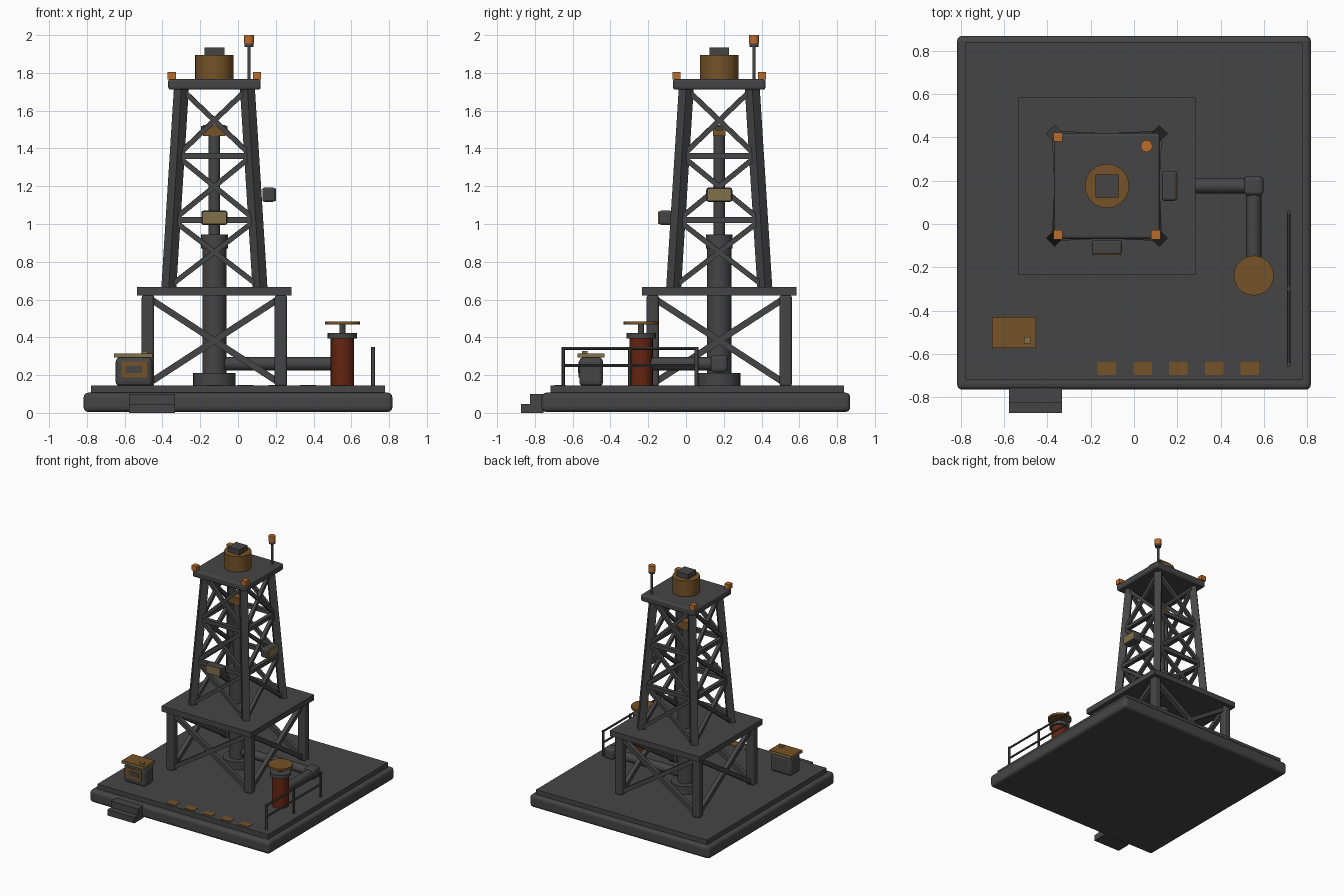
import bpy
import math
from mathutils import Vector

cube = bpy.data.objects.get("Cube")
if cube:
    bpy.data.objects.remove(cube, do_unlink=True)


def material(name, r, g, b):
    m = bpy.data.materials.new(name)
    m.use_nodes = True
    m.diffuse_color = (r, g, b, 1)
    m.node_tree.nodes["Principled BSDF"].inputs["Base Color"].default_value = (r, g, b, 1)
    return m


STEEL = material("dark_steel", 0.06, 0.06, 0.06)
OCHRE = material("ochre_paint", 0.18, 0.085, 0.02)
AMBER = material("amber_lamp", 0.5, 0.15, 0.025)
TAN = material("tan_panel", 0.22, 0.165, 0.07)
RUST = material("rust_red", 0.13, 0.018, 0.005)


def finish(name, mat, bevel=0):
    ob = bpy.context.object
    ob.name = name
    ob.data.materials.append(mat)
    if bevel:
        mod = ob.modifiers.new("Bevel", "BEVEL")
        mod.width = bevel
        mod.segments = 3
    return ob


def box(name, center, size, mat=STEEL, bevel=0):
    bpy.ops.mesh.primitive_cube_add(size=1, location=center)
    ob = bpy.context.object
    ob.scale = size
    bpy.ops.object.transform_apply(location=False, rotation=False, scale=True)
    return finish(name, mat, bevel)


def slab(name, x, y, z0, z1, sx, sy, mat=STEEL, bevel=0):
    return box(name, (x, y, (z0 + z1) / 2), (sx, sy, z1 - z0), mat, bevel)


def beam(name, a, b, width, mat=STEEL):
    a, b = Vector(a), Vector(b)
    ob = box(name, (a + b) / 2, (width, width, (b - a).length), mat)
    ob.rotation_euler = (b - a).to_track_quat("Z", "Y").to_euler()


def rod(name, a, b, radius, mat=STEEL, sides=32):
    a, b = Vector(a), Vector(b)
    bpy.ops.mesh.primitive_cylinder_add(vertices=sides, radius=radius,
                                        depth=(b - a).length, location=(a + b) / 2)
    bpy.context.object.rotation_euler = (b - a).to_track_quat("Z", "Y").to_euler()
    finish(name, mat)
    bpy.ops.object.shade_smooth_by_angle()


def post(name, x, y, z0, z1, radius, mat=STEEL, sides=32):
    rod(name, (x, y, z0), (x, y, z1), radius, mat, sides)


# Tower axis and deck height
TX, TY, DECK = -0.125, 0.176, 0.145
CORNERS = [(-1, -1), (1, -1), (1, 1), (-1, 1)]


def corner(i, half, z):
    cx, cy = CORNERS[i % 4]
    return (TX + cx * half, TY + cy * half, z)


# Base, deck and entry steps
slab("base", 0, 0.052, 0.005, 0.107, 1.635, 1.635, bevel=0.025)
slab("deck", 0, 0.06, 0.1, DECK, 1.555, 1.555)
slab("step_upper", -0.455, -0.79, 0.0, 0.1, 0.245, 0.07)
slab("step_lower", -0.455, -0.815, 0.0, 0.048, 0.245, 0.116)

# Substructure: four legs, cross bracing, work platform
for i in range(4):
    x, y, _ = corner(i, 0.352, 0)
    slab("lower_leg", x, y, DECK - 0.005, 0.625, 0.066, 0.066, bevel=0.015)
    beam("lower_brace", corner(i, 0.35, 0.155), corner(i + 1, 0.35, 0.61), 0.034)
    beam("lower_brace", corner(i + 1, 0.35, 0.155), corner(i, 0.35, 0.61), 0.034)
slab("work_platform", TX, TY, 0.622, 0.667, 0.817, 0.817)

# Tapered lattice mast
LEVELS = [0.667, 1.02, 1.36, 1.715]


def taper(z):
    return 0.241 - 0.066 * (z - LEVELS[0]) / (LEVELS[-1] - LEVELS[0])


for i in range(4):
    beam("mast_leg", corner(i, taper(0.66), 0.66), corner(i, taper(1.72), 1.72), 0.056)
    for z in LEVELS[1:3]:
        beam("mast_girt", corner(i, taper(z), z), corner(i + 1, taper(z), z), 0.032)
    for z0, z1 in zip(LEVELS, LEVELS[1:]):
        for a, b in ((i, i + 1), (i + 1, i)):
            beam("mast_brace", corner(a, taper(z0), z0), corner(b, taper(z1), z1), 0.027)

# Crown platform, crown drum, corner lamps and beacon
slab("crown_platform", TX, TY, 1.711, 1.767, 0.49, 0.49, bevel=0.014)
post("crown_drum", TX, TY, 1.765, 1.895, 0.102, OCHRE)
slab("crown_cap", TX, TY, 1.89, 1.935, 0.105, 0.105)
for i in (0, 1, 3):
    x, y, _ = corner(i, 0.226, 0)
    slab("corner_lamp", x, y, 1.765, 1.805, 0.043, 0.043, AMBER)
post("beacon_mast", 0.058, 0.36, 1.765, 1.945, 0.009, sides=12)
post("beacon_collar", 0.058, 0.36, 1.937, 1.955, 0.024)
post("beacon_lamp", 0.058, 0.36, 1.955, 2.0, 0.027, AMBER)

# Drill string and travelling block
post("well_flange", TX, TY, DECK - 0.005, 0.21, 0.112)
post("well_casing", TX, TY, 0.2, 0.94, 0.064)
post("casing_collar", TX, TY, 0.87, 0.945, 0.071)
post("drill_pipe", TX, TY, 0.94, 1.48, 0.031)
slab("travelling_block", TX, TY, 1.465, 1.525, 0.12, 0.065, OCHRE)
slab("block_crossbar", TX, TY, 1.495, 1.52, 0.14, 0.04)

# Equipment boxes with tan cover plates
box("front_box", (TX, -0.108, 1.033), (0.138, 0.068, 0.075), bevel=0.012)
box("front_box_cover", (TX, -0.144, 1.033), (0.126, 0.006, 0.066), TAN)
box("side_box", (0.163, TY, 1.155), (0.068, 0.138, 0.075), bevel=0.012)
box("side_box_cover", (0.199, TY, 1.155), (0.006, 0.126, 0.066), TAN)

# Flow line: pipe, elbow, pipe to the valve column
PX, PY, PZ = 0.553, -0.238, 0.26
rod("flow_pipe", (TX, TY, PZ), (PX, TY, PZ), 0.035)
box("flow_elbow", (PX, TY, PZ), (0.09, 0.09, 0.09), bevel=0.02)
rod("flow_pipe_branch", (PX, TY, PZ), (PX, PY, PZ), 0.035)

# Valve column with hand wheel
post("valve_column", PX, PY, DECK - 0.005, 0.397, 0.062, RUST)
post("valve_flange", PX, PY, 0.395, 0.423, 0.078)
post("valve_stem", PX, PY, 0.42, 0.47, 0.016, sides=16)
post("valve_wheel", PX, PY, 0.467, 0.485, 0.092, OCHRE)

# Safety rail
RX, R0, R1 = 0.715, -0.65, 0.055
for y in (R0, (R0 + R1) / 2, R1):
    post("rail_post", RX, y, DECK - 0.005, 0.35, 0.01, sides=12)
for z in (0.25, 0.342):
    rod("rail_bar", (RX, R0 - 0.008, z), (RX, R1 + 0.008, z), 0.008, sides=12)

# Control cabinet
KX, KY = -0.55, -0.502
slab("cabinet", KX, KY, DECK - 0.005, 0.295, 0.195, 0.126, bevel=0.025)
slab("cabinet_lid", KX - 0.005, KY, 0.293, 0.311, 0.203, 0.143, TAN)
slab("lid_plate", KX - 0.005, KY, 0.311, 0.315, 0.203, 0.143, OCHRE)
slab("lid_knob", -0.494, -0.536, 0.31, 0.328, 0.03, 0.03, TAN)
box("cabinet_panel", (KX, KY - 0.065, 0.23), (0.136, 0.006, 0.085), OCHRE)
box("cabinet_screen", (KX, KY - 0.068, 0.23), (0.085, 0.006, 0.036), STEEL)

# Painted deck markings
for i in range(5):
    slab("deck_marking", TX + 0.165 * i, -0.667, DECK - 0.002, DECK + 0.003, 0.085, 0.06, OCHRE)
